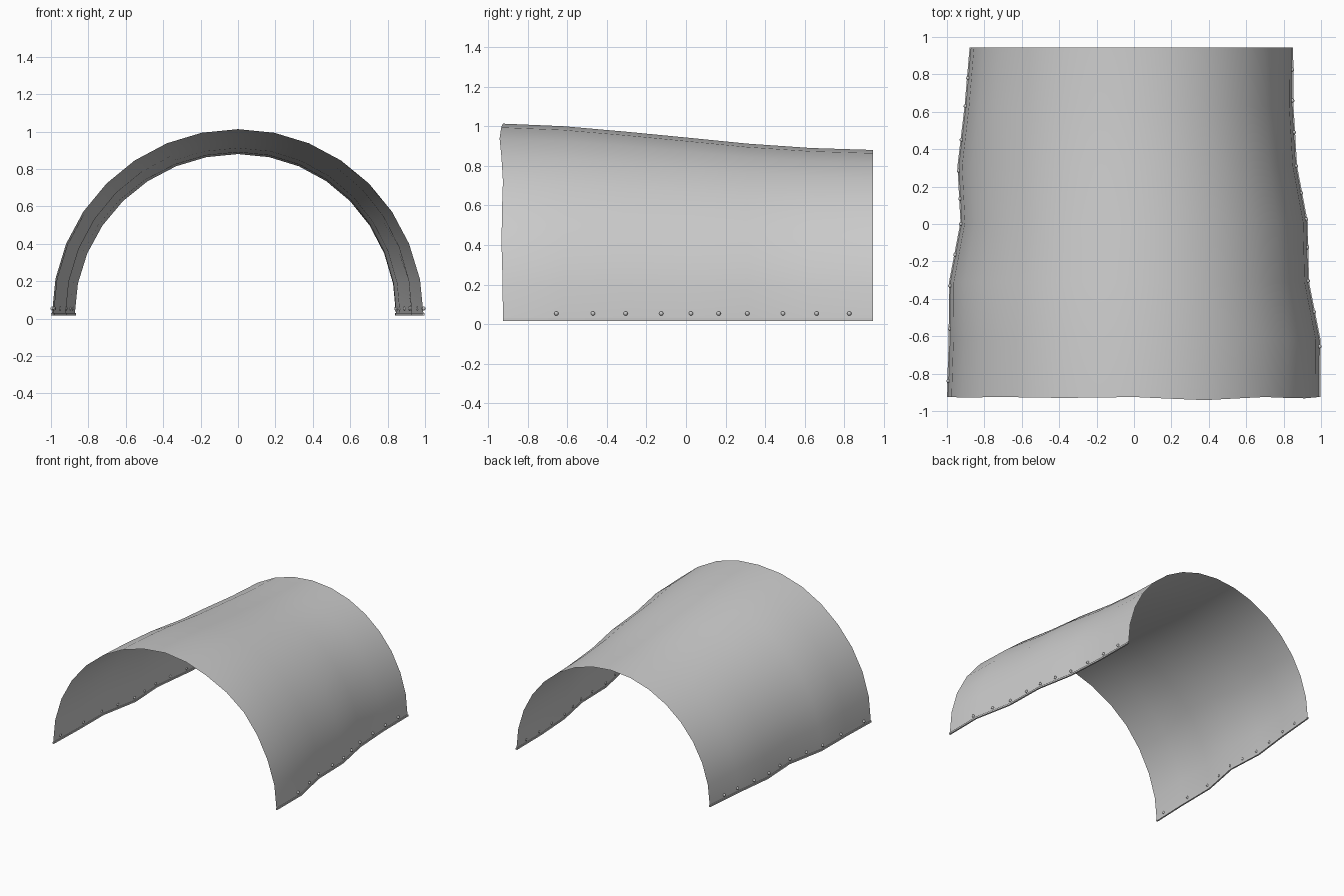
import bpy, bmesh, math
from mathutils import Matrix

if "Cube" in bpy.data.objects:
    bpy.data.objects.remove(bpy.data.objects["Cube"])

BASE = 0.02
SEGS = 16
# stations along the length: y, left half width, right half width, crown height
ROWS = [(-0.925, 0.995, 0.99, 1.013), (-0.62, 0.985, 0.992, 1.0),
        (-0.31, 0.983, 0.93, 0.973), (0.01, 0.922, 0.923, 0.942),
        (0.31, 0.938, 0.866, 0.912), (0.63, 0.90, 0.847, 0.89),
        (0.945, 0.873, 0.845, 0.88)]


def make_object(name, bm, angle=40):
    mesh = bpy.data.meshes.new(name)
    bm.to_mesh(mesh)
    bm.free()
    ob = bpy.data.objects.new(name, mesh)
    bpy.context.collection.objects.link(ob)
    bpy.ops.object.select_all(action='DESELECT')
    ob.select_set(True)
    bpy.context.view_layer.objects.active = ob
    bpy.ops.object.shade_smooth_by_angle(angle=math.radians(angle))
    return ob


def shell_point(i, j):
    y, left, right, top = ROWS[i]
    a = math.pi * j / SEGS
    c, s = math.cos(a), math.sin(a)
    r = top - BASE
    side = right if c > 0 else left
    # dents are strongest at the foot and fade towards the crown
    x = c * (r + (side - r) * abs(c) ** 0.6)
    if i == 0:
        y -= 0.009 * (1 - math.cos(a * 8)) * s * (1 if c > 0 else 0.3)
    return x, y, BASE + r * s


def edge_x(y, side):
    k = 2 if side > 0 else 1
    for a, b in zip(ROWS, ROWS[1:]):
        if y <= b[0]:
            t = (y - a[0]) / (b[0] - a[0])
            return side * (a[k] + (b[k] - a[k]) * t)
    return side * ROWS[-1][k]


# curved sheet
bm = bmesh.new()
grid = [[bm.verts.new(shell_point(i, j)) for j in range(SEGS + 1)]
        for i in range(len(ROWS))]
for i in range(len(ROWS) - 1):
    for j in range(SEGS):
        bm.faces.new((grid[i][j], grid[i + 1][j], grid[i + 1][j + 1], grid[i][j + 1]))
make_object("curved_sheet", bm)

RIVETS = {1: [-0.655, -0.47, -0.305, -0.125, 0.025, 0.165, 0.31, 0.49, 0.66, 0.825],
          -1: [-0.84, -0.56, -0.33, -0.165, 0.0, 0.135, 0.285, 0.45, 0.63, 0.78]}

for side, label in ((1, "right"), (-1, "left")):
    # thin strip along the foot of the sheet
    bm = bmesh.new()
    rings = []
    for row in ROWS:
        x = edge_x(row[0], side)
        rings.append([bm.verts.new((x + dx, row[0], z)) for dx, z in
                      ((-0.006, 0.017), (0.006, 0.017), (0.006, 0.03), (-0.006, 0.03))])
    for a, b in zip(rings, rings[1:]):
        for k in range(4):
            n = (k + 1) % 4
            bm.faces.new((a[k], a[n], b[n], b[k]))
    bm.faces.new(rings[0][::-1])
    bm.faces.new(rings[-1])
    bmesh.ops.recalc_face_normals(bm, faces=bm.faces)
    make_object(label + "_edge_strip", bm)

    # row of round rivets through the sheet
    bm = bmesh.new()
    for y in RIVETS[side]:
        bmesh.ops.create_uvsphere(bm, u_segments=10, v_segments=6, radius=0.011,
                                  matrix=Matrix.Translation((edge_x(y, side), y, 0.054)))
    make_object(label + "_rivets", bm, 60)
